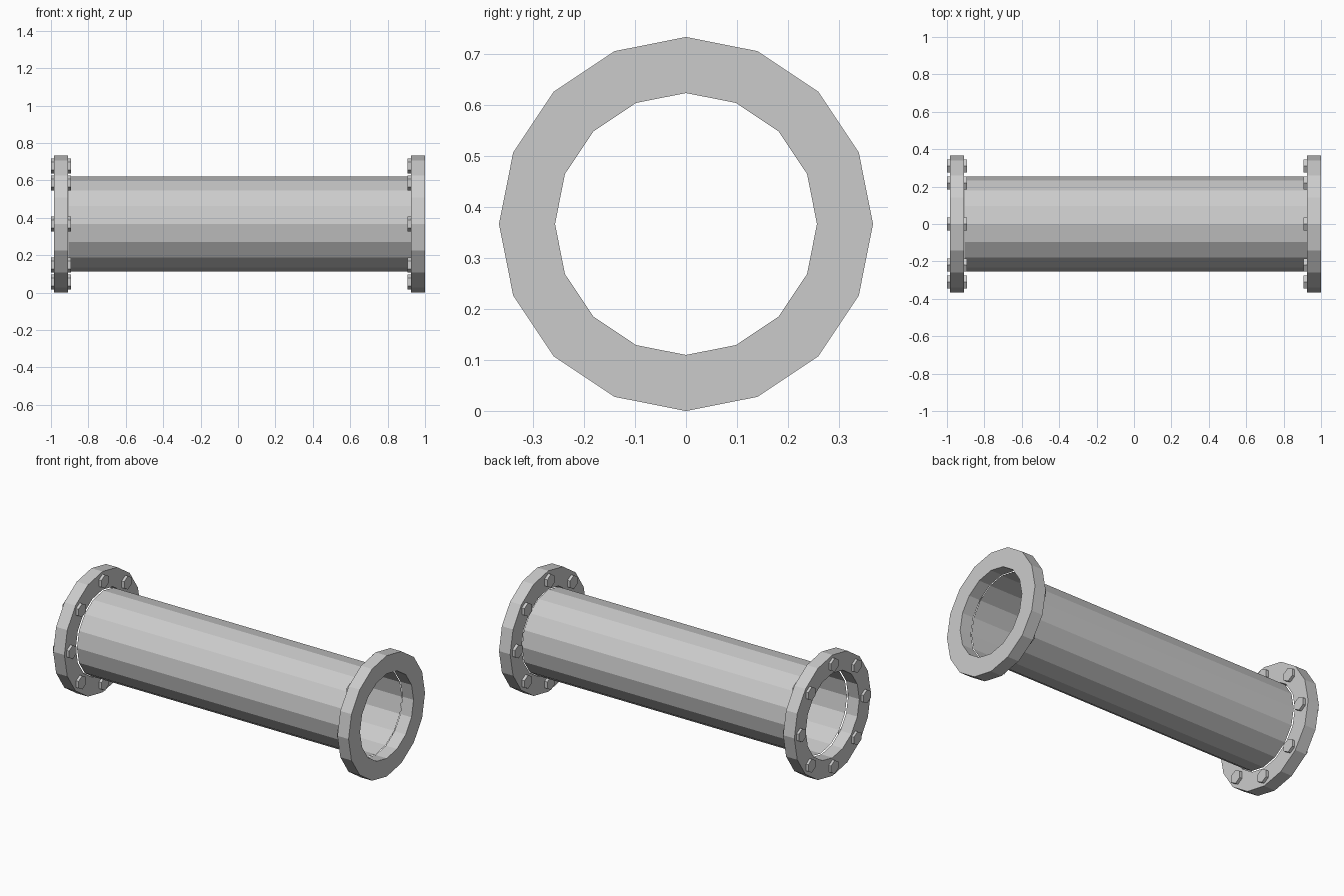
import bpy, bmesh
from math import cos, sin, pi

cube = bpy.data.objects.get("Cube")
if cube:
    bpy.data.objects.remove(cube, do_unlink=True)

AXIS_Z = 0.367      # height of the pipe's centre line
SIDES = 16
FLANGE_R, HOLE_R, PIPE_R = 0.367, 0.257, 0.253
BOLT_RING, BOLT_R, BOLTS = 0.31, 0.041, 8

steel = bpy.data.materials.new("grey steel")
steel.use_nodes = True
colour = (0.6, 0.6, 0.6, 1)
steel.diffuse_color = colour
steel.node_tree.nodes["Principled BSDF"].inputs["Base Color"].default_value = colour


def loop(bm, x, r, sides, cy=0, cz=AXIS_Z):
    """Polygon of vertices around the x axis, with a corner at the top."""
    steps = [2 * pi * i / sides for i in range(sides)]
    return [bm.verts.new((x, cy + r * sin(a), cz + r * cos(a))) for a in steps]


def bridge(bm, a, b):
    n = len(a)
    for i in range(n):
        j = (i + 1) % n
        bm.faces.new((a[i], a[j], b[j], b[i]))


def finish(bm, name):
    bmesh.ops.recalc_face_normals(bm, faces=bm.faces)
    mesh = bpy.data.meshes.new(name)
    bm.to_mesh(mesh)
    bm.free()
    mesh.materials.append(steel)
    obj = bpy.data.objects.new(name, mesh)
    bpy.context.collection.objects.link(obj)


def flange(name, x0, x1):
    bm = bmesh.new()
    profile = [(x0, HOLE_R), (x0, FLANGE_R), (x1, FLANGE_R), (x1, HOLE_R)]
    rings = [loop(bm, x, r, SIDES) for x, r in profile]
    for i in range(len(rings)):
        bridge(bm, rings[i - 1], rings[i])
    finish(bm, name)


def bolts(name, x0, x1):
    bm = bmesh.new()
    for i in range(BOLTS):
        a = 2 * pi * i / BOLTS
        cy, cz = BOLT_RING * sin(a), AXIS_Z + BOLT_RING * cos(a)
        ends = [loop(bm, x, BOLT_R, 6, cy, cz) for x in (x0, x1)]
        bridge(bm, *ends)
        for end in ends:
            bm.faces.new(end)
    finish(bm, name)


# Thin-walled open pipe
bm = bmesh.new()
bridge(bm, loop(bm, -0.905, PIPE_R, SIDES), loop(bm, 0.925, PIPE_R, SIDES))
finish(bm, "pipe")

# End flanges
flange("right_flange", -0.985, -0.91)
flange("left_flange", 0.925, 1.0)

# Hexagonal bolts: through the right flange, inner heads only on the left one
bolts("right_flange_bolts", -1.0, -0.893)
bolts("left_flange_bolts", 0.907, 0.935)
